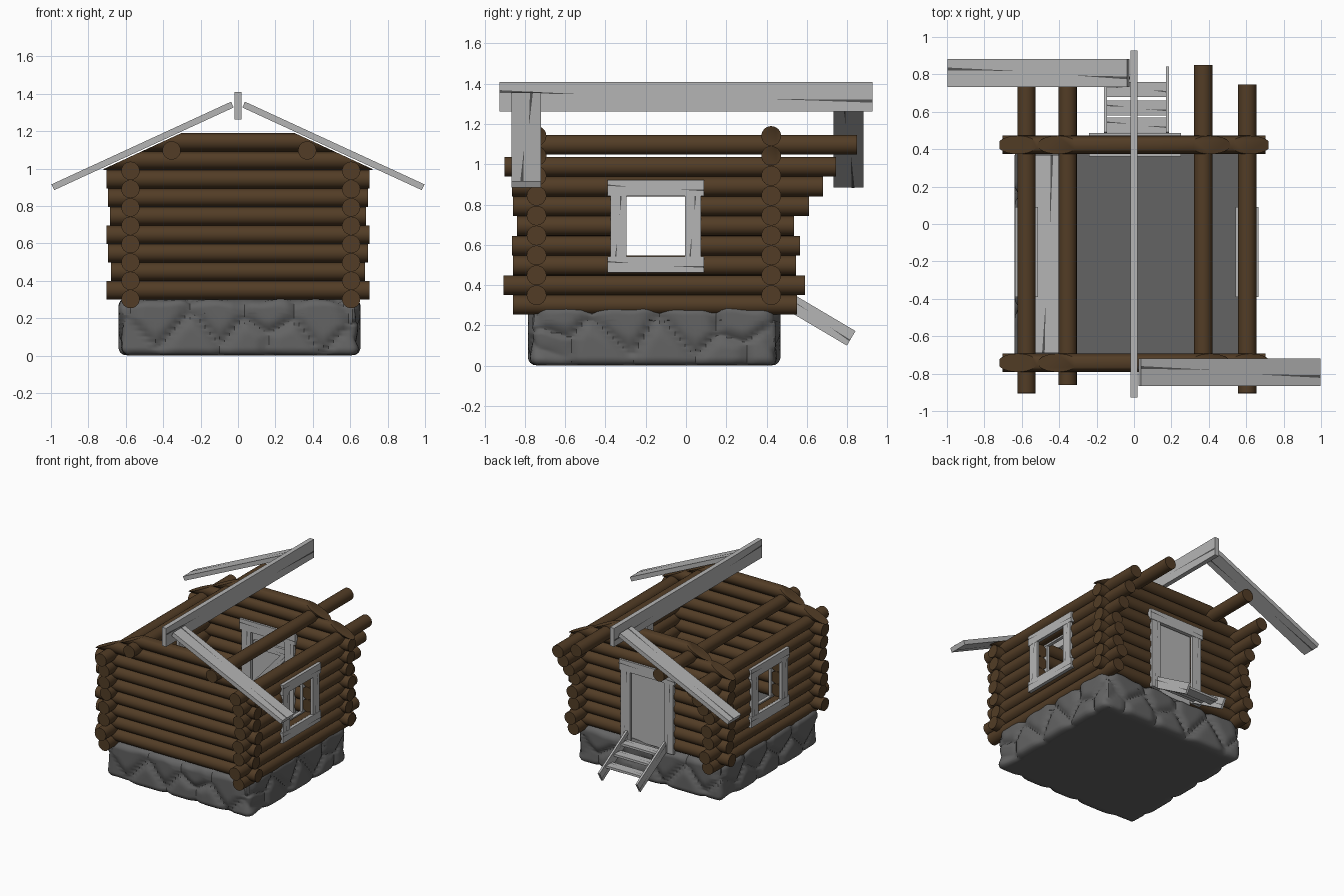
import bpy, bmesh, math, random
from mathutils import Vector, noise

if "Cube" in bpy.data.objects:
    bpy.data.objects.remove(bpy.data.objects["Cube"])

random.seed(4)


def material(name, rgb):
    m = bpy.data.materials.new(name)
    m.diffuse_color = (*rgb, 1)
    m.use_nodes = True
    m.node_tree.nodes["Principled BSDF"].inputs["Base Color"].default_value = m.diffuse_color
    return m


WOOD = material("brown_log", (0.085, 0.046, 0.019))
PLANK = material("pale_grey_plank", (0.46, 0.46, 0.46))
CRACK = material("dark_crack", (0.09, 0.09, 0.09))
STONE = material("grey_stone", (0.125, 0.125, 0.125))


def finish(name, bm, *mats):
    me = bpy.data.meshes.new(name)
    bm.to_mesh(me)
    bm.free()
    for m in mats:
        me.materials.append(m)
    ob = bpy.data.objects.new(name, me)
    bpy.context.collection.objects.link(ob)
    return ob


def log(name, a, b, slope_cut=False, r=0.049):
    """Round log from a to b, optionally trimmed to the roof slope."""
    a, b = Vector(a), Vector(b)
    bm = bmesh.new()
    bmesh.ops.create_cone(bm, cap_ends=True, segments=24, radius1=r, radius2=r, depth=(b - a).length)
    rot = (b - a).to_track_quat('Z', 'Y').to_matrix().to_4x4()
    rot.translation = (a + b) / 2
    bm.transform(rot)
    if slope_cut:
        for s in (-1, 1):
            geom = bm.verts[:] + bm.edges[:] + bm.faces[:]
            cut = bmesh.ops.bisect_plane(bm, geom=geom, plane_co=(0, 0, 1.33),
                                         plane_no=(s * 0.463, 0, 1), clear_outer=True)
            edges = [e for e in cut['geom_cut'] if isinstance(e, bmesh.types.BMEdge)]
            bmesh.ops.holes_fill(bm, edges=edges, sides=0)
        bmesh.ops.recalc_face_normals(bm, faces=bm.faces)
    return finish(name, bm, WOOD)


def plank(name, a, b, width, thick, normal, cracks=True):
    """Sawn board from a to b, with split marks on both broad faces."""
    a, b, n = Vector(a), Vector(b), Vector(normal).normalized()
    u = (b - a).normalized()
    w = n.cross(u)
    n = u.cross(w)
    length = (b - a).length
    bm = bmesh.new()

    def corner(l, s, t):
        return bm.verts.new(a + u * l + w * s * width / 2 + n * t * thick / 2)

    v = [corner(l, s, t) for l in (0, length) for s in (-1, 1) for t in (-1, 1)]
    for f in ((0, 1, 3, 2), (4, 6, 7, 5), (0, 4, 5, 1), (2, 3, 7, 6), (0, 2, 6, 4), (1, 5, 7, 3)):
        bm.faces.new([v[i] for i in f])
    bmesh.ops.recalc_face_normals(bm, faces=bm.faces)
    if cracks:
        for end, side in ((0, 0.35), (1, -0.3)):
            reach = length * random.uniform(0.22, 0.4)
            for t in (-1, 1):
                x0 = end * length
                x1 = x0 + (reach if end == 0 else -reach)
                tt = t * (1 + 0.004 / thick)
                tri = [corner(x0, side - 0.1, tt), corner(x0, side + 0.1, tt), corner(x1, side * 0.5, tt)]
                f = bm.faces.new(tri)
                f.material_index = 1
                f.normal_update()
                if f.normal.dot(n) * t < 0:
                    f.normal_flip()
    return finish(name, bm, PLANK, CRACK)


# Stone foundation: dense box carved into rounded boulders
def foundation():
    bm = bmesh.new()
    bmesh.ops.create_cube(bm, size=1)
    bmesh.ops.subdivide_edges(bm, edges=bm.edges[:], cuts=47, use_grid_fill=True)
    half = Vector((0.635, 0.615, 0.15))
    mid = Vector((0.008, -0.158, 0.15))
    seeds = []
    for k in range(5):
        for z in (-0.09, 0.09):
            t = -0.6 + 0.3 * k + (0.15 if z > 0 else 0)
            for s in (-1, 1):
                for p in ((t, s * half.y, z), (s * half.x, t, z)):
                    j = [random.uniform(-0.06, 0.06) for _ in range(2)]
                    seeds.append(Vector((p[0] + j[0], p[1] + j[0], p[2] + j[1] * 0.6)))
    for v in bm.verts:
        p = Vector((v.co.x * 2 * half.x, v.co.y * 2 * half.y, v.co.z * 2 * half.z))
        # round the edges
        r = 0.045
        core = Vector([max(-h + r, min(h - r, c)) for c, h in zip(p, half)])
        d = p - core
        if d.length > 1e-6:
            p = core + d.normalized() * r
        # carve seams between boulders
        dist = sorted((p - s).length for s in seeds)
        groove = max(0.0, 1 - (dist[1] - dist[0]) / 0.11) ** 2
        out = Vector((d.x, d.y, 0))
        if out.length > 0.001:
            p += out.normalized() * (0.012 - 0.03 * groove)
            if p.z > 0.08:
                p.z += 0.015 * noise.noise(p * 9) - 0.015 * groove
        v.co = p + mid
    finish("stone_foundation", bm, STONE)


foundation()

XL, XR, YF, YB = -0.575, 0.605, -0.742, 0.423   # wall centre lines
DOOR = (-0.16, 0.17)
WIN = (-0.31, 0.005)

# Front and back walls
x_out = [0.702, 0.68, 0.695, 0.703, 0.685, 0.695, 0.703, 0.72, 0.6]
for i, x in enumerate(x_out):
    z = 0.35 + 0.0988 * i
    gable = i > 5
    log("front_wall_log", (-x, YF, z), (x, YF, z), gable)
    if i < 6:
        log("back_wall_log_left", (-x, YB, z), (DOOR[0], YB, z))
        log("back_wall_log_right", (DOOR[1], YB, z), (x, YB, z))
    else:
        log("back_wall_log", (-x, YB, z), (x, YB, z), gable)

# Side walls, with the three middle rows split by the window
y_out = [(-0.86, 0.55), (-0.905, 0.59), (-0.86, 0.545), (-0.865, 0.565),
         (-0.84, 0.535), (-0.86, 0.61), (-0.865, 0.68), (-0.9, 0.745)]
for i, (y0, y1) in enumerate(y_out):
    z = 0.302 + 0.098 * i
    for x in (XL, XR):
        if 3 <= i <= 5:
            log("side_wall_log_front", (x, y0, z), (x, WIN[0], z))
            log("side_wall_log_back", (x, WIN[1], z), (x, y1, z))
        else:
            log("side_wall_log", (x, y0, z), (x, y1, z))

# Roof purlins
for x in (-0.355, 0.37):
    log("roof_purlin", (x, -0.86, 1.097), (x, 0.85, 1.097))

# Ridge board and the two surviving roof boards
plank("ridge_board", (0, -0.927, 1.335), (0, 0.927, 1.335), 0.147, 0.036, (1, 0, 0))
plank("front_roof_board", (0.03, -0.793, 1.342), (0.99, -0.793, 0.9), 0.148, 0.034, (0.42, 0, 0.9))
plank("back_roof_board", (-0.03, 0.807, 1.342), (-0.99, 0.807, 0.9), 0.148, 0.034, (-0.42, 0, 0.9))

# Window frames on the outside and inside of both side walls
for wall in (XL, XR):
    for s in (-1, 1):
        x = wall + s * 0.048
        n = (s, 0, 0)
        plank("window_head", (x, -0.39, 0.882), (x, 0.09, 0.882), 0.08, 0.026, n)
        plank("window_sill", (x, -0.39, 0.502), (x, 0.09, 0.502), 0.08, 0.026, n)
        for y in (-0.335, 0.035):
            plank("window_jamb", (x, y, 0.54), (x, y, 0.843), 0.08, 0.022, n)

# Door frame on both faces of the back wall
for s in (-1, 1):
    y = YB + s * 0.048
    n = (0, s, 0)
    plank("door_head", (-0.24, y, 0.885), (0.25, y, 0.885), 0.085, 0.03, n)
    for x in (-0.185, 0.195):
        plank("door_jamb", (x, y, 0.29), (x, y, 0.845), 0.08, 0.024, n)

# Door leaf with bracing on the inside
plank("door_leaf", (0.005, YB, 0.29), (0.005, YB, 0.86), 0.33, 0.03, (0, 1, 0), False)
for z in (0.4, 0.74):
    plank("door_ledge", (-0.14, YB - 0.025, z), (0.15, YB - 0.025, z), 0.06, 0.02, (0, -1, 0))
plank("door_brace", (-0.12, YB - 0.025, 0.43), (0.13, YB - 0.025, 0.71), 0.05, 0.018, (0, -1, 0))

# Entrance steps
for x in (-0.153, 0.178):
    plank("step_stringer", (x, 0.47, 0.343), (x, 0.82, 0.136), 0.084, 0.016, (1, 0, 0))
for y, z in ((0.53, 0.3), (0.62, 0.25), (0.72, 0.195)):
    plank("step_tread", (-0.145, y, z), (0.17, y, z), 0.08, 0.018, (0, 0, 1))

# Leftover floorboard
plank("floorboard", (-0.46, -0.69, 0.318), (-0.46, 0.37, 0.318), 0.14, 0.03, (0, 0, 1))

for ob in bpy.context.scene.objects:
    ob.select_set(True)
    bpy.context.view_layer.objects.active = ob
bpy.ops.object.shade_smooth_by_angle(angle=math.radians(35))
